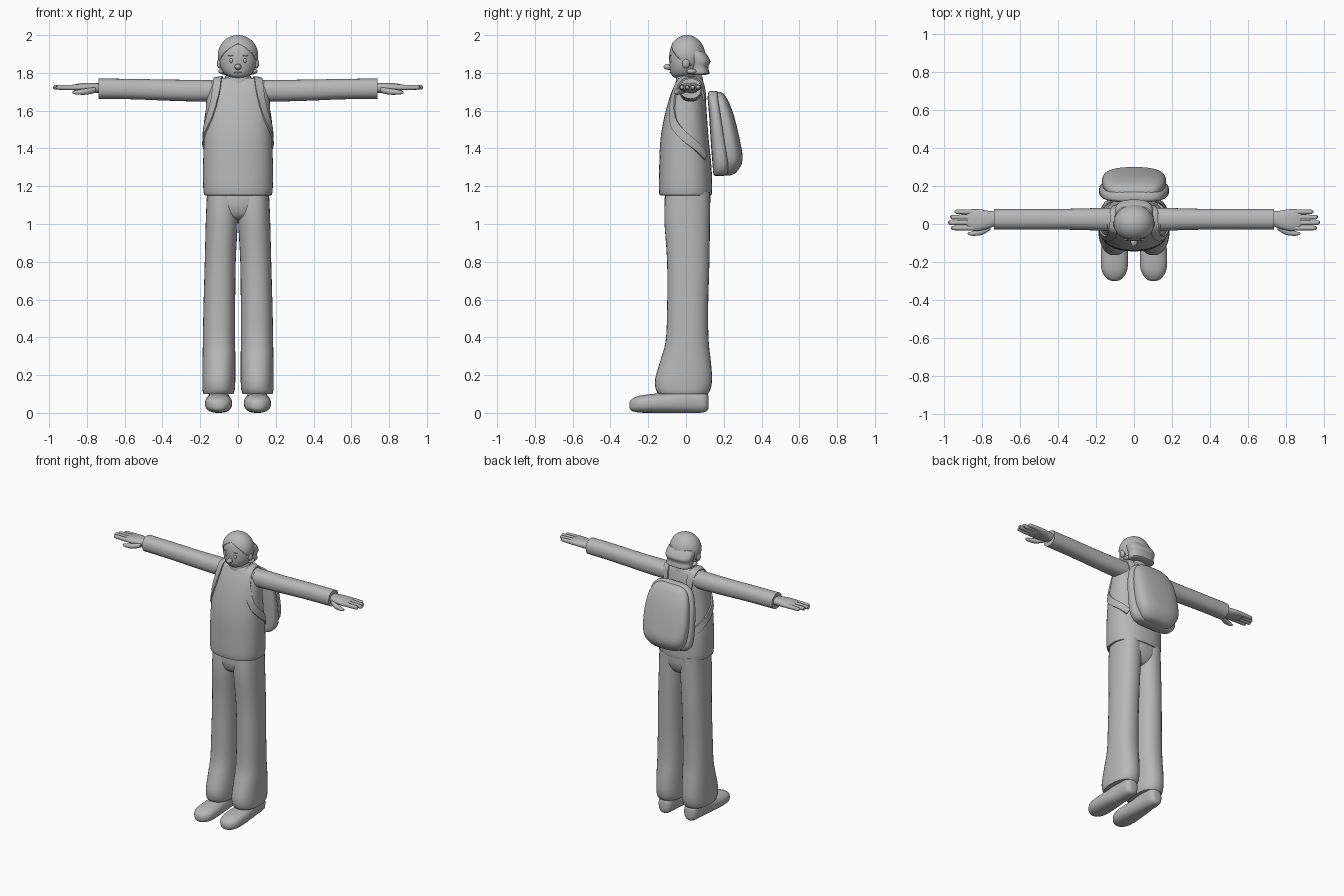
import bpy, bmesh, math
from mathutils import Vector
from mathutils.bvhtree import BVHTree

grey = bpy.data.materials.new("plain_grey")
grey.diffuse_color = (0.48, 0.48, 0.48, 1)


def finish(name, bm, mirror=False):
    bmesh.ops.recalc_face_normals(bm, faces=bm.faces[:])
    me = bpy.data.meshes.new(name)
    bm.to_mesh(me)
    bm.free()
    me.materials.append(grey)
    ob = bpy.data.objects.new(name, me)
    bpy.context.collection.objects.link(ob)
    if mirror:
        ob.modifiers.new("mirror", 'MIRROR').use_mirror_merge = False
    return ob


def smooth_rows(rows, steps):
    """Catmull-Rom interpolation through rows of numbers."""
    out = []
    for i in range(len(rows) - 1):
        a, b, c, d = (rows[max(0, min(len(rows) - 1, i + k))] for k in (-1, 0, 1, 2))
        for s in range(steps):
            t = s / steps
            out.append([0.5 * (2 * q + (r - p) * t + (2 * p - 5 * q + 4 * r - u) * t * t
                               + (3 * q - p - 3 * r + u) * t ** 3)
                        for p, q, r, u in zip(a, b, c, d)])
    return out + [list(rows[-1])]


def loft(name, rows, axis='z', p=2.3, n=32, steps=4, mirror=False):
    """Rows: position on axis, then min/max of the two cross-section directions."""
    bm = bmesh.new()
    rings = []
    for t, a0, a1, b0, b1 in smooth_rows(rows, steps):
        ring = []
        for i in range(n):
            c, s = math.cos(math.tau * i / n), math.sin(math.tau * i / n)
            a = (a0 + a1) / 2 + (a1 - a0) / 2 * math.copysign(abs(c) ** (2 / p), c)
            b = (b0 + b1) / 2 + (b1 - b0) / 2 * math.copysign(abs(s) ** (2 / p), s)
            co = {'z': (a, b, t), 'x': (t, a, b), 'y': (a, t, b)}[axis]
            ring.append(bm.verts.new(co))
        rings.append(ring)
    for r, q in zip(rings, rings[1:]):
        for i in range(n):
            bm.faces.new((r[i], r[(i + 1) % n], q[(i + 1) % n], q[i]))
    bm.faces.new(rings[0])
    bm.faces.new(rings[-1])
    return finish(name, bm, mirror)


def ball(name, loc, size, mirror=False):
    bm = bmesh.new()
    bmesh.ops.create_uvsphere(bm, u_segments=24, v_segments=14, radius=1)
    bmesh.ops.scale(bm, vec=size, verts=bm.verts)
    bmesh.ops.translate(bm, vec=loc, verts=bm.verts)
    return finish(name, bm, mirror)


# Jacket body with open hem lip and soft shoulders
torso = loft("jacket_body", [
    (1.155, -.165, .165, -.125, .125), (1.165, -.182, .182, -.143, .138),
    (1.30, -.185, .185, -.142, .135), (1.45, -.180, .180, -.135, .12),
    (1.58, -.172, .172, -.112, .11), (1.69, -.165, .165, -.08, .102),
    (1.745, -.155, .155, -.055, .092), (1.768, -.12, .12, -.045, .085),
    (1.775, -.07, .07, -.04, .082)], p=2.4, n=48)
loft("collar", [(1.74, -.075, .075, -.055, .09), (1.775, -.07, .07, -.052, .088),
                (1.79, -.06, .06, -.045, .08)])
loft("neck", [(1.74, -.05, .05, -.04, .06), (1.83, -.05, .05, -.04, .06)])

# Sleeves
loft("sleeve", [(.10, -.035, .085, 1.655, 1.76), (.16, -.035, .085, 1.648, 1.763),
                (.35, -.03, .08, 1.652, 1.764), (.55, -.03, .08, 1.66, 1.768),
                (.738, -.03, .08, 1.663, 1.77)], 'x', mirror=True)

# Hands
loft("palm", [(.72, -.005, .065, 1.693, 1.745), (.77, -.025, .07, 1.695, 1.747),
              (.82, -.036, .078, 1.70, 1.746), (.86, -.034, .076, 1.705, 1.74),
              (.88, -.025, .068, 1.713, 1.735)], 'x', mirror=True)
for i, (y, tip) in enumerate(((.064, .945), (.036, .97), (.007, .98), (-.021, .965))):
    loft(f"finger_{i + 1}", [
        (.84, y - .014, y + .014, 1.708, 1.738), (tip - .02, y - .012, y + .012, 1.711, 1.736),
        (tip - .005, y - .008, y + .008, 1.715, 1.732),
        (tip, y - .002, y + .002, 1.721, 1.725)], 'x', n=14, mirror=True)
loft("thumb", [(.755, -.03, .01, 1.695, 1.725), (.80, -.057, -.02, 1.685, 1.718),
               (.85, -.062, -.037, 1.685, 1.71), (.872, -.056, -.044, 1.69, 1.703),
               (.876, -.052, -.048, 1.695, 1.699)], 'x', n=16, mirror=True)

# Trousers
loft("trouser_hips", [(1.02, -.04, .04, -.04, .06), (1.04, -.12, .12, -.09, .10),
                      (1.10, -.16, .16, -.112, .127), (1.18, -.163, .163, -.11, .13)])
loft("trouser_leg", [
    (1.17, .0, .164, -.108, .128), (1.03, .0, .17, -.115, .127),
    (.80, .012, .176, -.10, .124), (.55, .015, .183, -.10, .117),
    (.38, .015, .186, -.108, .120), (.27, .014, .188, -.138, .132),
    (.18, .014, .189, -.163, .138), (.125, .017, .188, -.16, .13),
    (.10, .025, .183, -.145, .115)], mirror=True)

# Shoes
loft("shoe", [(-.30, .09, .115, .03, .05), (-.29, .066, .14, .012, .07),
              (-.25, .038, .168, .002, .09), (-.18, .031, .175, .0, .1),
              (-.08, .038, .168, .0, .11), (.02, .046, .156, .0, .13),
              (.09, .052, .15, .002, .125), (.115, .07, .132, .015, .10),
              (.12, .09, .112, .04, .07)], 'y', p=2.4, mirror=True)

# Head and face
loft("head", [(1.772, -.015, .015, -.04, .01), (1.778, -.045, .045, -.066, .04),
              (1.80, -.076, .076, -.081, .065), (1.845, -.096, .096, -.088, .085),
              (1.90, -.095, .095, -.088, .09), (1.945, -.082, .082, -.076, .08),
              (1.98, -.045, .045, -.04, .045), (1.986, -.01, .01, -.01, .01)], p=2.1)
ball("nose", (0, -.092, 1.832), (.018, .027, .016))
ball("eye", (.036, -.082, 1.865), (.009, .008, .012), True)
ball("eyebrow", (.038, -.081, 1.892), (.016, .007, .004), True)
ball("mouth", (0, -.08, 1.802), (.02, .007, .004))
ball("ear", (.098, .0, 1.85), (.014, .02, .026), True)

# Hair cap, parted in the middle and swept to the sides
bm = bmesh.new()
bmesh.ops.create_uvsphere(bm, u_segments=40, v_segments=24, radius=1)
bmesh.ops.scale(bm, vec=(.107, .097, .108), verts=bm.verts)
bmesh.ops.translate(bm, vec=(0, .005, 1.892), verts=bm.verts)
for point, normal in (((0, 0, 0), (1, 0, 0)), ((0, -.085, 1.965), (.45, .50, .74))):
    bmesh.ops.bisect_plane(bm, geom=bm.verts[:] + bm.edges[:] + bm.faces[:], plane_co=point,
                           plane_no=normal, clear_inner=True)
bmesh.ops.recalc_face_normals(bm, faces=bm.faces[:])
cap = finish("hair_cap", bm)
thick = cap.modifiers.new("thickness", 'SOLIDIFY')
thick.thickness, thick.offset = .014, -1
cap.modifiers.new("mirror", 'MIRROR')

# Hair flaring at the nape, with flicked ends beside the jaw
loft("hair_back", [(1.79, -.07, .07, .03, .105), (1.797, -.092, .092, .022, .124),
                   (1.83, -.092, .092, .02, .118), (1.86, -.099, .099, .015, .129),
                   (1.89, -.1, .1, .0, .115), (1.915, -.092, .092, .0, .095)], p=2.5)
ball("hair_flick", (.084, .03, 1.808), (.02, .026, .014), True)

# Backpack: back panel and rounded outer compartment
loft("backpack_panel", [
    (1.255, -.10, .10, .155, .20), (1.265, -.145, .145, .145, .22),
    (1.32, -.178, .178, .14, .232), (1.45, -.184, .184, .13, .215),
    (1.58, -.175, .175, .122, .192), (1.66, -.15, .15, .115, .178),
    (1.695, -.11, .11, .118, .17), (1.705, -.06, .06, .128, .16)], p=3.4, n=40)
loft("backpack_compartment", [
    (1.258, -.07, .07, .19, .235), (1.275, -.115, .115, .18, .268),
    (1.34, -.158, .158, .17, .300), (1.45, -.170, .170, .16, .284),
    (1.58, -.160, .160, .15, .252), (1.655, -.135, .135, .14, .222),
    (1.688, -.10, .10, .14, .20), (1.698, -.06, .06, .15, .185)], p=2.6, n=40)

# Shoulder strap hugging the jacket
tree = BVHTree.FromPolygons([v.co for v in torso.data.vertices],
                            [f.vertices[:] for f in torso.data.polygons])
path = [Vector(r) for r in smooth_rows([
    (.10, .13, 1.66), (.10, .09, 1.74), (.105, .03, 1.785), (.115, -.05, 1.75),
    (.135, -.085, 1.66), (.165, -.075, 1.55), (.185, -.02, 1.475),
    (.185, .05, 1.42), (.15, .13, 1.36)], 4)]
bm = bmesh.new()
rows = []
for i, pt in enumerate(path):
    tangent = (path[min(i + 1, len(path) - 1)] - path[max(i - 1, 0)]).normalized()
    near, normal, _, _ = tree.find_nearest(pt)
    if normal.dot(near - Vector((0, 0, 1.5))) < 0:
        normal = -normal
    side = tangent.cross(normal).normalized() * .024
    row = []
    for k in (-1, 0, 1):
        q, _, _, _ = tree.find_nearest(pt + side * k)
        row += [q + normal * .009]
    under = [q - normal * .014 for q in reversed(row)]
    rows.append([bm.verts.new(q) for q in row + under])
for r, q in zip(rows, rows[1:]):
    for i in range(6):
        bm.faces.new((r[i], r[(i + 1) % 6], q[(i + 1) % 6], q[i]))
bm.faces.new(rows[0])
bm.faces.new(rows[-1])
finish("backpack_strap", bm, True)

# Smooth shading with crisp edges
for ob in bpy.data.objects:
    ob.select_set(True)
bpy.context.view_layer.objects.active = torso
bpy.ops.object.shade_smooth_by_angle(angle=math.radians(40))
